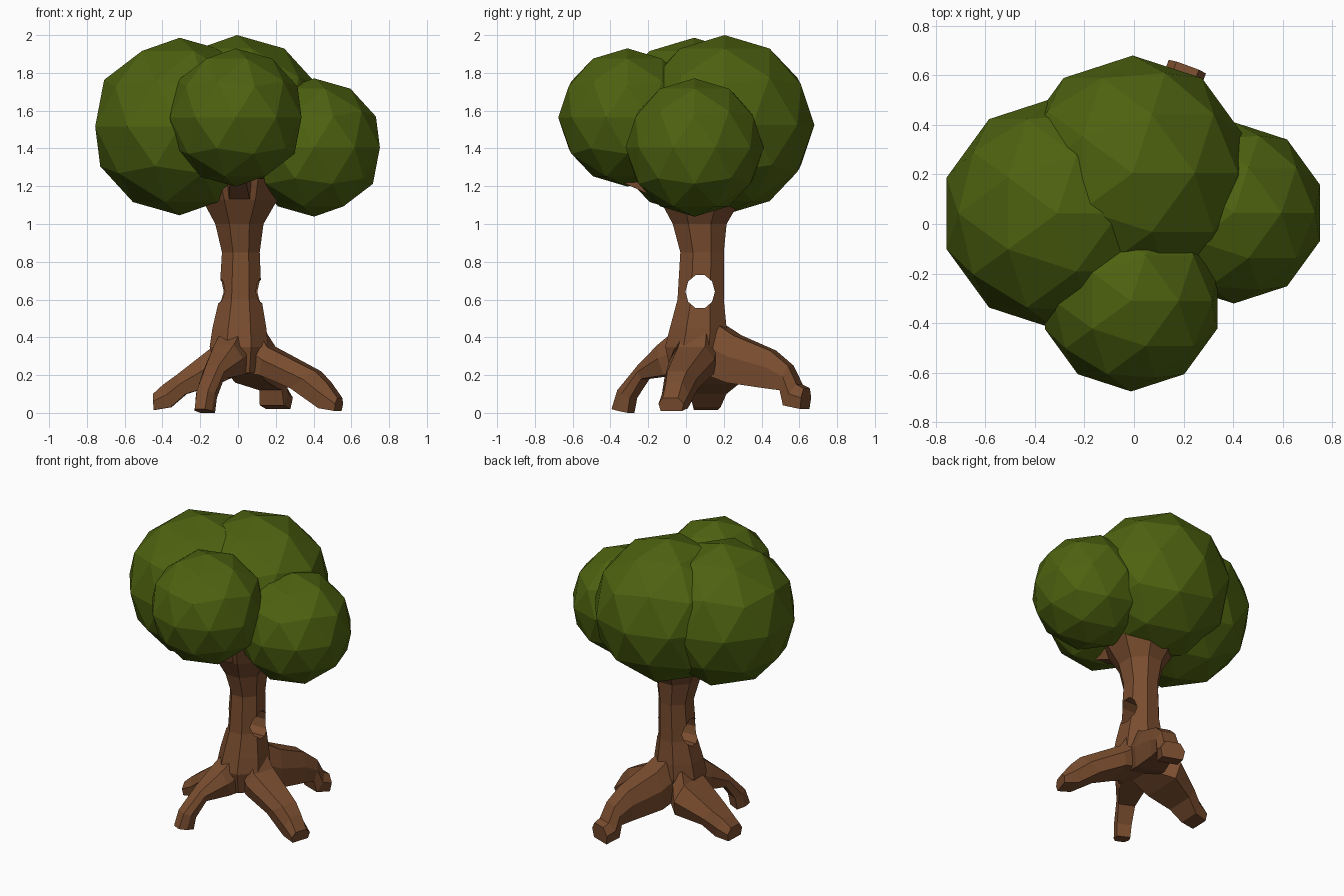
import bpy, bmesh, math
from mathutils import Vector

if "Cube" in bpy.data.objects:
    bpy.data.objects.remove(bpy.data.objects["Cube"])


def material(name, rgb):
    m = bpy.data.materials.new(name)
    m.diffuse_color = (*rgb, 1)
    m.use_nodes = True
    m.node_tree.nodes["Principled BSDF"].inputs["Base Color"].default_value = m.diffuse_color
    return m


BARK = material("bark_brown", (0.19, 0.073, 0.028))
LEAF = material("leaf_green", (0.075, 0.122, 0.005))
CX, CY = 0.015, 0.085  # trunk axis


def add_object(name, bm, mat):
    bmesh.ops.recalc_face_normals(bm, faces=bm.faces)
    me = bpy.data.meshes.new(name)
    bm.to_mesh(me)
    bm.free()
    me.materials.append(mat)
    ob = bpy.data.objects.new(name, me)
    bpy.context.collection.objects.link(ob)
    return ob


def loft(name, rings, mat):
    """Skin a list of equal-length point rings and cap both ends."""
    bm = bmesh.new()
    loops = [[bm.verts.new(p) for p in ring] for ring in rings]
    n = len(loops[0])
    for a, b in zip(loops, loops[1:]):
        for i in range(n):
            j = (i + 1) % n
            bm.faces.new((a[i], a[j], b[j], b[i]))
    bm.faces.new(loops[0])
    bm.faces.new(loops[-1])
    return add_object(name, bm, mat)


def limb(name, bearing, sections):
    """Blocky root or branch; section = top r, top z, bottom r, bottom z, width each side."""
    a = math.radians(bearing)
    out = Vector((math.cos(a), math.sin(a), 0))
    side = Vector((-out.y, out.x, 0))
    rings = []
    for rt, zt, rb, zb, wl, wr in sections:
        top = Vector((CX, CY, zt)) + out * rt
        bot = Vector((CX, CY, zb)) + out * rb
        mid = bot.lerp(top, 0.55)
        rings.append([bot - side * wr * 0.85, bot + side * wl * 0.85, mid + side * wl,
                      top + side * wl * 0.6, top - side * wr * 0.6, mid - side * wr])
    return loft(name, rings, BARK)


# Trunk: octagonal rings given as z, x range, y range
trunk_rings = []
for z, x0, x1, y0, y1 in [
        (0.21, -0.11, 0.13, -0.08, 0.19), (0.35, -0.15, 0.16, -0.11, 0.22),
        (0.45, -0.135, 0.15, -0.085, 0.215), (0.60, -0.10, 0.125, -0.045, 0.20),
        (0.85, -0.085, 0.115, -0.03, 0.20), (1.00, -0.12, 0.135, -0.07, 0.215),
        (1.13, -0.19, 0.21, -0.14, 0.29), (1.24, -0.24, 0.25, -0.17, 0.35)]:
    k = 0.5 / math.cos(math.pi / 8)
    trunk_rings.append([
        Vector(((x0 + x1) / 2 + (x1 - x0) * k * math.cos(t),
                (y0 + y1) / 2 + (y1 - y0) * k * math.sin(t), z))
        for t in [math.pi / 8 + i * math.pi / 4 for i in range(8)]])
trunk = loft("trunk", trunk_rings, BARK)

# Hollow running sideways through the trunk
hollow = loft("hollow_cutter", [
    [Vector((x, 0.075 + 0.078 * math.cos(t), 0.642 + 0.092 * math.sin(t)))
     for t in [i * math.pi / 5 for i in range(10)]] for x in (-0.4, 0.4)], BARK)
hollow.hide_render = True
hollow.hide_viewport = True
cut = trunk.modifiers.new("hollow", 'BOOLEAN')
cut.operation = 'DIFFERENCE'
cut.solver = 'EXACT'
cut.object = hollow

# Roots
limb("root_front", -115, [
    (0.10, 0.46, 0.00, 0.22, 0.10, 0.09), (0.23, 0.36, 0.18, 0.20, 0.11, 0.08),
    (0.36, 0.25, 0.33, 0.18, 0.065, 0.06), (0.48, 0.12, 0.40, 0.08, 0.055, 0.055),
    (0.515, 0.02, 0.415, 0.0, 0.05, 0.05)])
limb("root_right", -18, [
    (0.10, 0.46, 0.00, 0.22, 0.10, 0.10), (0.17, 0.35, 0.14, 0.20, 0.12, 0.13),
    (0.43, 0.22, 0.30, 0.13, 0.09, 0.09), (0.49, 0.16, 0.45, 0.025, 0.08, 0.07),
    (0.55, 0.08, 0.54, 0.01, 0.075, 0.065)])
limb("root_back", 70, [
    (0.12, 0.46, 0.00, 0.22, 0.10, 0.10), (0.20, 0.41, 0.17, 0.16, 0.11, 0.11),
    (0.40, 0.33, 0.38, 0.13, 0.08, 0.08), (0.50, 0.25, 0.46, 0.12, 0.075, 0.075),
    (0.55, 0.15, 0.48, 0.04, 0.08, 0.08), (0.59, 0.13, 0.58, 0.02, 0.08, 0.08)])
limb("root_left", 178, [
    (0.08, 0.45, 0.00, 0.21, 0.10, 0.10), (0.16, 0.34, 0.13, 0.15, 0.11, 0.22),
    (0.34, 0.20, 0.29, 0.10, 0.09, 0.14), (0.41, 0.15, 0.37, 0.03, 0.07, 0.10),
    (0.465, 0.10, 0.46, 0.015, 0.07, 0.08)])

# Branch reaching into the front foliage
limb("branch_front", -92, [
    (0.05, 1.24, 0.08, 1.04, 0.07, 0.07), (0.22, 1.27, 0.22, 1.13, 0.065, 0.065),
    (0.42, 1.32, 0.42, 1.22, 0.05, 0.05)])

# Foliage clumps: faceted balls
for name, centre, radius in [
        ("foliage_left", (-0.309, 0.043, 1.516), 0.470),
        ("foliage_back", (-0.005, 0.205, 1.525), 0.475),
        ("foliage_front", (-0.012, -0.310, 1.564), 0.366),
        ("foliage_right", (0.403, 0.045, 1.405), 0.366)]:
    bm = bmesh.new()
    bmesh.ops.create_icosphere(bm, subdivisions=2, radius=radius)
    ball = add_object(name, bm, LEAF)
    ball.location = centre
